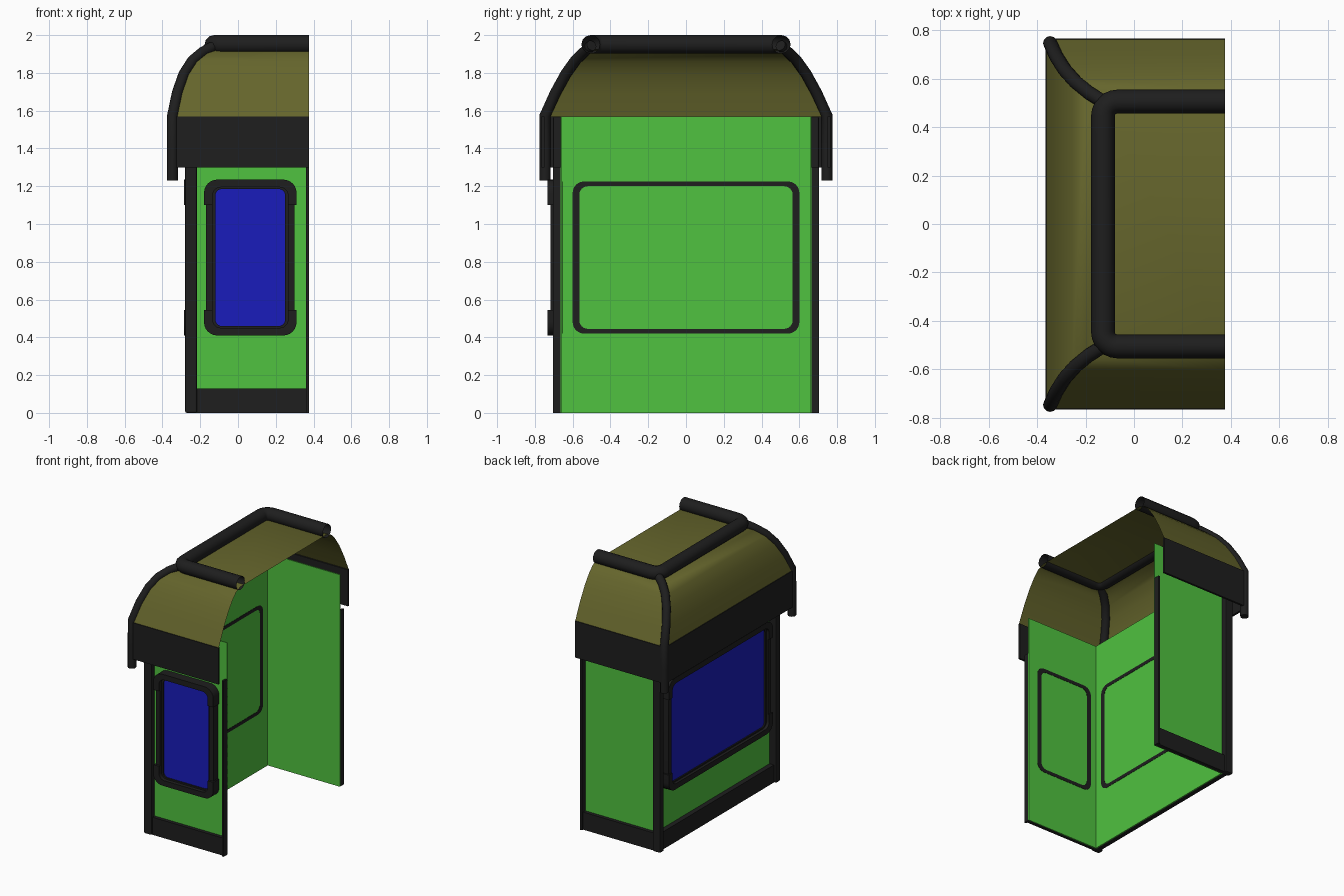
import bpy, bmesh
from math import sin, cos, pi, radians

if "Cube" in bpy.data.objects:
    bpy.data.objects.remove(bpy.data.objects["Cube"])


def mat(name, c):
    m = bpy.data.materials.new(name)
    m.diffuse_color = (*c, 1)
    m.use_nodes = True
    m.node_tree.nodes["Principled BSDF"].inputs["Base Color"].default_value = m.diffuse_color
    return m


GREEN = mat("green_panel", (0.08, 0.54, 0.05))
OLIVE = mat("olive_roof", (0.13, 0.13, 0.025))
BLACK = mat("black_trim", (0.013, 0.013, 0.013))
BLUE = mat("blue_glass", (0.01, 0.012, 0.5))
XR = 0.375      # open side of the half cabin
WY, WX = 0.66, -0.22   # wall planes


def finish(name, bm, material, smooth=True):
    bmesh.ops.recalc_face_normals(bm, faces=bm.faces)
    me = bpy.data.meshes.new(name)
    bm.to_mesh(me)
    bm.free()
    ob = bpy.data.objects.new(name, me)
    bpy.context.collection.objects.link(ob)
    me.materials.append(material)
    if smooth:
        bpy.ops.object.select_all(action='DESELECT')
        ob.select_set(True)
        bpy.context.view_layer.objects.active = ob
        bpy.ops.object.shade_smooth_by_angle(angle=radians(30))
    return ob


def box(name, lo, hi, material, bevel=0):
    bm = bmesh.new()
    bmesh.ops.create_cube(bm, size=1)
    for v in bm.verts:
        v.co = [(a + b) / 2 + c * (b - a) for a, b, c in zip(lo, hi, v.co)]
    ob = finish(name, bm, material, False)
    if bevel:
        b = ob.modifiers.new("bevel", 'BEVEL')
        b.width, b.segments = bevel, 2
    return ob


def tube(name, pts, r):
    cu = bpy.data.curves.new(name, 'CURVE')
    cu.dimensions = '3D'
    cu.bevel_depth, cu.bevel_resolution = r, 4
    sp = cu.splines.new('POLY')
    sp.points.add(len(pts) - 1)
    for p, c in zip(sp.points, pts):
        p.co = (*c, 1)
    sp.use_smooth = True
    cu.materials.append(BLACK)
    ob = bpy.data.objects.new(name, cu)
    bpy.context.collection.objects.link(ob)
    return ob


def arc(cx, cy, r, a0, a1, n=6):
    return [(cx + r * cos(radians(a0 + (a1 - a0) * i / n)),
             cy + r * sin(radians(a0 + (a1 - a0) * i / n))) for i in range(n + 1)]


def rounded(u0, u1, z0, z1, r):
    return (arc(u1 - r, z1 - r, r, 0, 90) + arc(u0 + r, z1 - r, r, 90, 180)
            + arc(u0 + r, z0 + r, r, 180, 270) + arc(u1 - r, z0 + r, r, 270, 360))


def u_shape(u0, u1, zcut, z1, r):
    return [(u1, zcut)] + arc(u1 - r, z1 - r, r, 0, 90) + arc(u0 + r, z1 - r, r, 90, 180) + [(u0, zcut)]


def band(name, outer, inner, d0, d1, closed, place):
    """Solid band between two matching outlines."""
    bm = bmesh.new()
    rows = [[bm.verts.new(place(u, z, d)) for u, z in path]
            for path, d in ((outer, d0), (outer, d1), (inner, d1), (inner, d0))]
    n = len(outer)
    for i in range(n if closed else n - 1):
        j = (i + 1) % n
        for k in range(4):
            a, b = rows[k], rows[(k + 1) % 4]
            bm.faces.new((a[i], a[j], b[j], b[i]))
    if not closed:
        for i in (0, -1):
            bm.faces.new([r[i] for r in rows])
    finish(name, bm, BLACK)


def window(name, u0, u1, place):
    z0, z1 = 0.42, 1.225
    # main frame, thin inner lip, glass
    band(name + "_frame", rounded(u0, u1, z0, z1, 0.06),
         rounded(u0 + .035, u1 - .035, z0 + .025, z1 - .025, 0.045), -.006, .058, True, place)
    band(name + "_seal", rounded(u0 + .03, u1 - .03, z0 + .02, z1 - .02, 0.045),
         rounded(u0 + .05, u1 - .05, z0 + .04, z1 - .04, 0.035), 0, .045, True, place)
    bm = bmesh.new()
    bm.faces.new([bm.verts.new(place(u, z, .035))
                  for u, z in rounded(u0 + .045, u1 - .045, z0 + .035, z1 - .035, 0.035)])
    finish(name + "_glass", bm, BLUE, False)
    # U-shaped clamps over the top and bottom of the frame
    out = u_shape(u0 - .01, u1 + .01, 1.10, 1.235, 0.07)
    inn = u_shape(u0 + .035, u1 - .035, 1.10, 1.195, 0.045)
    depth = .073 if name.startswith("front") else .066
    band(name + "_top_clamp", out, inn, 0, depth, False, place)
    flip = lambda p: [(u, 1.645 - z) for u, z in p]
    band(name + "_bottom_clamp", flip(out), flip(inn), 0, depth, False, place)


window("front_window", -0.17, 0.30, lambda u, z, d: (u, -WY - d, z))
window("side_window", -0.60, 0.60, lambda u, z, d: (WX - d, u, z))


def box_y(name, x0, x1, y0, y1, z0, z1, material, s, bevel=0):
    box(name, (x0, min(s * y0, s * y1), z0), (x1, max(s * y0, s * y1), z1), material, bevel)


# side wall, its base strip and fascia
box("side_wall", (WX - .004, -WY, 0), (WX + .004, WY, 1.57), GREEN)
box("side_base", (-0.26, -WY, 0), (WX - .002, WY, 0.13), BLACK)
box("side_fascia", (-0.365, -0.765, 1.30), (-0.35, 0.765, 1.57), BLACK)

# roof rings: inset in x, inset in y, height
ROOF = [(0, 0, 1.57), (.025, .055, 1.69), (.06, .11, 1.79),
        (.105, .16, 1.86), (.16, .205, 1.905), (.23, .255, 1.925)]

for s, side in ((-1, "front"), (1, "back")):
    # end wall, base, fascia, corner post and half post at the open edge
    box_y(side + "_wall", WX, XR, WY - .004, WY + .004, 0, 1.57, GREEN, s)
    box_y(side + "_base", WX, XR, WY + .002, 0.69, 0, 0.13, BLACK, s)
    box_y(side + "_fascia", -0.36, XR, 0.75, 0.765, 1.30, 1.57, BLACK, s)
    box_y(side + "_corner_post", -0.28, -0.217, 0.657, 0.703, 0, 1.57, BLACK, s, 0.008)
    box_y(side + "_edge_post", 0.36, XR, WY, 0.703, 0, 1.30, BLACK, s)
    # corner rail: straight drop, then over the roof hip
    rail = [(-.346, s * .746, 1.23), (-.346, s * .746, 1.40)]
    rail += [(-.346 + dx, s * (.746 - dy), z + .005) for dx, dy, z in ROOF]
    rail[-1] = (-.12, s * .50, 1.945)
    tube(side + "_corner_rail", rail, 0.029).data.use_fill_caps = True

# roof shell, open on the right
bm = bmesh.new()
rings = []
for dx, dy, z in ROOF:
    x, y = -0.36 + dx, 0.76 - dy
    rings.append([bm.verts.new(p) for p in ((XR, -y, z), (x, -y, z), (x, y, z), (XR, y, z))])
for a, b in zip(rings, rings[1:]):
    for i in range(3):
        bm.faces.new((a[i], a[i + 1], b[i + 1], b[i]))
bm.faces.new(rings[-1])
finish("roof", bm, OLIVE)

# round rail on the roof top
r = 0.06
top = [(XR, 0.505)] + arc(-.128 + r, .505 - r, r, 90, 180) + arc(-.128 + r, -.505 + r, r, 180, 270) + [(XR, -.505)]
tube("roof_rail", [(x, y, 1.951) for x, y in top], 0.049)
